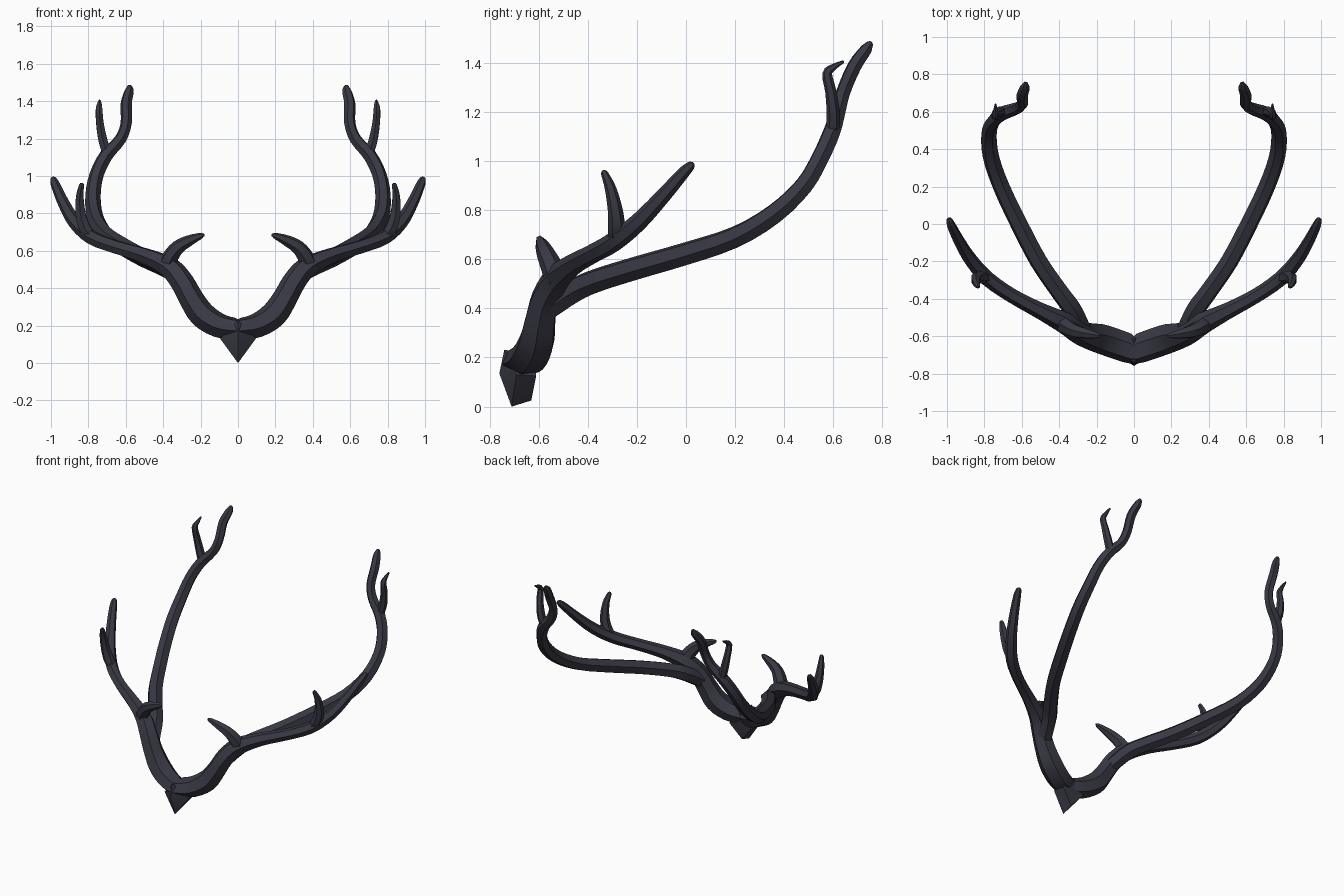
import bpy, bmesh, math
from mathutils import Vector

if "Cube" in bpy.data.objects:
    bpy.data.objects.remove(bpy.data.objects["Cube"])

SIDES = 6
horn = bpy.data.materials.new("dark_horn")
horn.diffuse_color = (0.04, 0.04, 0.058, 1)
horn.use_nodes = True
horn.node_tree.nodes["Principled BSDF"].inputs["Base Color"].default_value = horn.diffuse_color


def spline(points, steps):
    """Catmull-Rom through (x, y, z, radius) points."""
    p = [Vector(q) for q in points]
    p = [p[0] * 2 - p[1]] + p + [p[-1] * 2 - p[-2]]
    out = []
    for i in range(1, len(p) - 2):
        a, b, c, d = p[i - 1:i + 3]
        for k in range(steps):
            t = k / steps
            out.append(0.5 * (2 * b + (c - a) * t + (2 * a - 5 * b + 4 * c - d) * t ** 2
                              + (3 * b - a - 3 * c + d) * t ** 3))
    return out + [p[-2]]


def finish(name, bm, mirror):
    bmesh.ops.recalc_face_normals(bm, faces=bm.faces)
    me = bpy.data.meshes.new(name)
    bm.to_mesh(me)
    bm.free()
    me.materials.append(horn)
    me.shade_smooth()
    me.set_sharp_from_angle(angle=math.radians(30))
    ob = bpy.data.objects.new(name, me)
    bpy.context.collection.objects.link(ob)
    if mirror:
        ob.modifiers.new("mirror", 'MIRROR').use_clip = True
    return ob


def tine(name, points, steps=3, on_centre=False):
    """Six-sided tapering sweep with a rounded tip, mirrored in x."""
    path = spline(points, steps)
    pos = [q.xyz for q in path]
    rad = [max(q.w, 0.004) for q in path]
    # rounded tip: two extra shrinking rings
    d = (pos[-1] - pos[-2]).normalized()
    r = rad[-1]
    pos += [pos[-1] + d * r * 0.6, pos[-1] + d * r * 0.95]
    rad += [r * 0.75, r * 0.3]
    bm = bmesh.new()
    rings, prev, side = [], None, None
    for i, c in enumerate(pos):
        tan = (pos[min(i + 1, len(pos) - 1)] - pos[max(i - 1, 0)]).normalized()
        if side is None:
            side = tan.cross(Vector((0.1, 1, 0.2))).normalized()
        else:
            side = prev.rotation_difference(tan) @ side
        prev = tan
        up = tan.cross(side)
        ring = []
        for k in range(SIDES):
            a = math.tau * (k + 0.5) / SIDES
            off = (side * math.cos(a) + up * math.sin(a)) * rad[i] * 1.05
            if on_centre:  # the stem is deeper from front to back near the middle
                off.y *= 1 + 0.35 * max(0, 1 - c.x / 0.3)
            v = c + off
            if i == 0 and on_centre:
                v.x = 0
            ring.append(bm.verts.new(v))
        if rings:
            for k in range(SIDES):
                n = (k + 1) % SIDES
                bm.faces.new((rings[-1][k], rings[-1][n], ring[n], ring[k]))
        rings.append(ring)
    bm.faces.new(rings[-1])
    if not on_centre:
        bm.faces.new(rings[0])
    return finish(name, bm, True)


# Main stem running from the centre out into the front tine
tine("main_stem", [
    (0, -.675, .18, .057), (.10, -.64, .20, .064), (.19, -.61, .258, .068),
    (.25, -.595, .345, .063), (.30, -.575, .435, .060), (.37, -.53, .515, .055),
    (.50, -.465, .575, .042), (.65, -.385, .62, .037), (.78, -.295, .67, .038),
    (.87, -.195, .75, .035), (.93, -.10, .85, .030), (.975, -.012, .95, .024),
    (.987, .018, .98, .018)], on_centre=True)

# Long rear beam
tine("rear_beam", [
    (.28, -.56, .40, .048), (.335, -.45, .475, .050), (.40, -.36, .515, .048),
    (.51, -.20, .565, .047), (.615, 0, .623, .046), (.71, .20, .69, .044),
    (.765, .36, .785, .042), (.775, .48, .90, .039), (.755, .545, 1.01, .037),
    (.705, .59, 1.11, .036), (.63, .617, 1.195, .031), (.598, .64, 1.28, .029),
    (.598, .685, 1.385, .029), (.583, .73, 1.45, .025), (.58, .745, 1.472, .017)])

# Inward curling brow tine
tine("brow_tine", [
    (.385, -.525, .50, .044), (.362, -.545, .565, .043), (.32, -.57, .62, .036),
    (.26, -.585, .655, .028), (.20, -.595, .68, .016), (.188, -.597, .684, .010)])

# Short tine rising from the front tine
tine("side_tine", [
    (.785, -.288, .675, .028), (.82, -.283, .725, .033), (.842, -.288, .80, .029),
    (.846, -.308, .89, .022), (.836, -.332, .95, .014)])

# Hooked tine near the top of the rear beam
tine("top_tine", [
    (.70, .597, 1.12, .027), (.722, .60, 1.19, .026), (.738, .59, 1.28, .022),
    (.743, .575, 1.355, .019), (.741, .60, 1.382, .013), (.74, .638, 1.403, .006)])

# Pointed wedge joining both antlers
bm = bmesh.new()
for co in [(0, -.71, 0), (0, -.63, .025), (.095, -.69, .13), (-.095, -.69, .13),
           (.085, -.61, .125), (-.085, -.61, .125), (0, -.76, .135), (0, -.74, .23),
           (0, -.61, .225)]:
    bm.verts.new(co)
bmesh.ops.convex_hull(bm, input=bm.verts)
finish("centre_wedge", bm, False)
